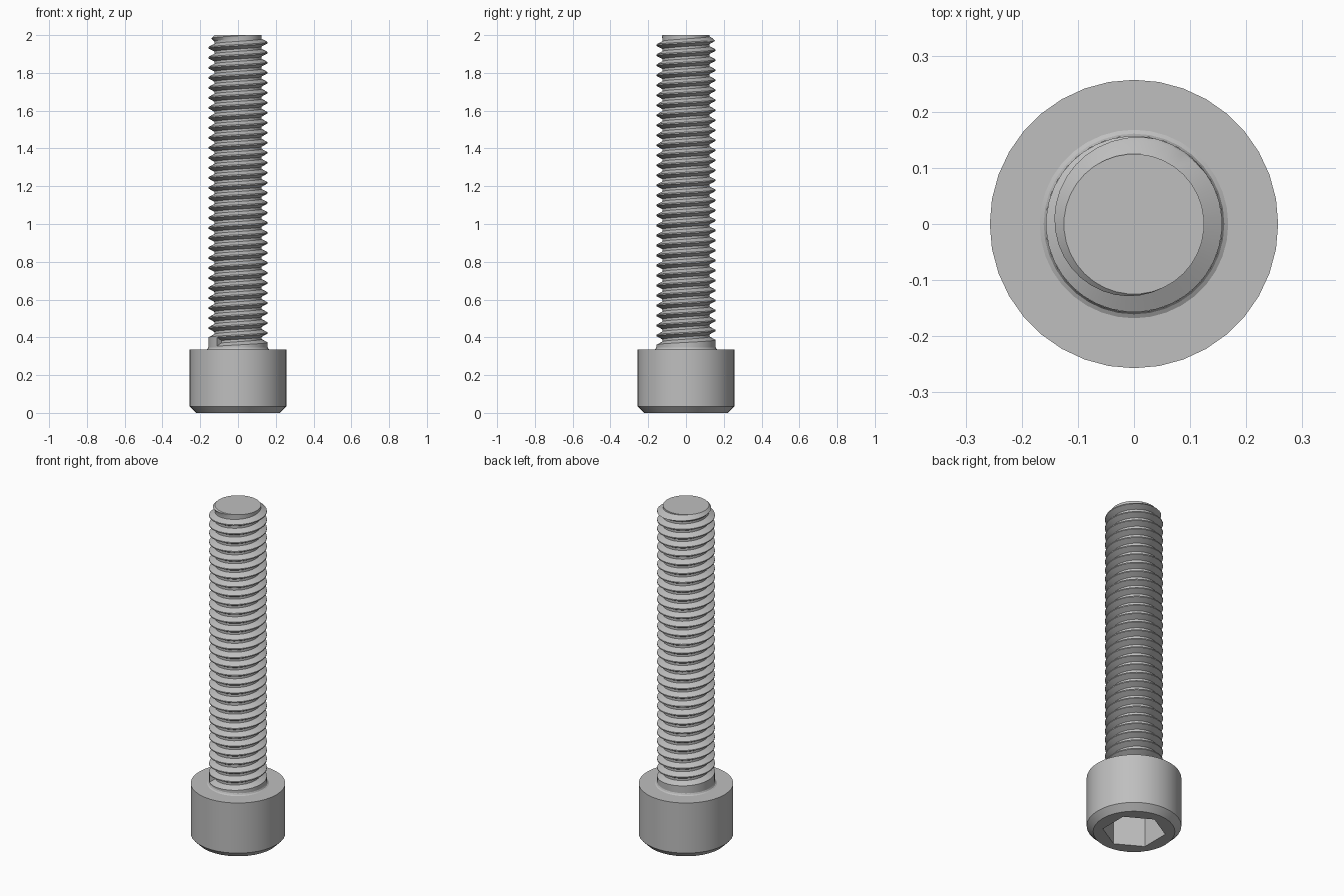
import bpy, bmesh, math

if "Cube" in bpy.data.objects:
    bpy.data.objects.remove(bpy.data.objects["Cube"], do_unlink=True)

SEGMENTS = 36
HEAD_TOP = 0.335
TOTAL = 2.0
CREST, ROOT = 0.157, 0.125
PITCH = 0.053
THREAD_START = 0.347
START_ANGLE = math.radians(225)

steel = bpy.data.materials.new("steel grey")
steel.use_nodes = True
GREY = (0.52, 0.52, 0.52, 1)
steel.diffuse_color = GREY
bsdf = next(n for n in steel.node_tree.nodes if n.type == 'BSDF_PRINCIPLED')
bsdf.inputs["Base Color"].default_value = GREY


def polar(r, angle, z):
    return (r * math.cos(angle), r * math.sin(angle), z)


def ring(bm, r, z, count=SEGMENTS, turn=0.0):
    return [bm.verts.new(polar(r, turn + math.tau * i / count, z)) for i in range(count)]


def bridge(bm, a, b):
    n = len(a)
    for i in range(n):
        j = (i + 1) % n
        bm.faces.new((a[i], a[j], b[j], b[i]))


def loop_edges(bm, loop):
    return [bm.edges.get((v, loop[i - 1])) or bm.edges.new((v, loop[i - 1]))
            for i, v in enumerate(loop)]


def finish(bm, name):
    bmesh.ops.remove_doubles(bm, verts=bm.verts, dist=1e-5)
    bmesh.ops.dissolve_degenerate(bm, edges=bm.edges, dist=1e-5)
    bmesh.ops.recalc_face_normals(bm, faces=bm.faces)
    mesh = bpy.data.meshes.new(name)
    bm.to_mesh(mesh)
    bm.free()
    mesh.materials.append(steel)
    obj = bpy.data.objects.new(name, mesh)
    bpy.context.collection.objects.link(obj)
    bpy.ops.object.select_all(action='DESELECT')
    obj.select_set(True)
    bpy.context.view_layer.objects.active = obj
    bpy.ops.object.shade_smooth_by_angle(angle=math.radians(28))


# Head: chamfered cylinder with a small fillet up to the shank
bm = bmesh.new()
profile = [(0.222, 0), (0.257, 0.035), (0.257, HEAD_TOP), (0.168, HEAD_TOP),
           (0.161, 0.339), (CREST, THREAD_START)]
rings = [ring(bm, r, z) for r, z in profile]
for a, b in zip(rings, rings[1:]):
    bridge(bm, a, b)

# Hexagonal drive socket sunk into the underside
rim = ring(bm, 0.172, 0, 6, math.pi / 6)
floor = ring(bm, 0.172, 0.18, 6, math.pi / 6)
bridge(bm, rim, floor)
bm.faces.new(floor)
bmesh.ops.triangle_fill(bm, edges=loop_edges(bm, rings[0]) + loop_edges(bm, rim),
                        use_beauty=True)
finish(bm, "socket_head")

# Threaded shank: one thread profile swept along a helix, clipped to a chamfered tip
bm = bmesh.new()
thread = [(0, CREST), (0.12, CREST), (0.44, ROOT), (0.68, ROOT), (1, CREST)]
turns = math.ceil((TOTAL - THREAD_START) / PITCH) + 1
columns = []
for i in range(turns * SEGMENTS + 1):
    angle = START_ANGLE + math.tau * (i % SEGMENTS) / SEGMENTS
    base = THREAD_START + PITCH * i / SEGMENTS
    column = []
    for t, r in thread:
        z = min(base + PITCH * t, TOTAL)
        column.append(bm.verts.new(polar(min(r, ROOT + TOTAL - z), angle, z)))
    columns.append(column)
for a, b in zip(columns, columns[1:]):
    if min(v.co.z for v in a + b) < TOTAL - 1e-6:
        for k in range(len(thread) - 1):
            bm.faces.new((a[k], b[k], b[k + 1], a[k + 1]))

# Plain run-out ramp below the first turn, with the step where the thread begins
foot = [bm.verts.new((c[0].co.x, c[0].co.y, HEAD_TOP)) for c in columns[:SEGMENTS + 1]]
for i in range(SEGMENTS):
    bm.faces.new((foot[i], foot[i + 1], columns[i + 1][0], columns[i][0]))
bm.faces.new(columns[0])

# Flat end of the tip
bm.faces.new(ring(bm, ROOT, TOTAL, SEGMENTS, START_ANGLE))
bmesh.ops.delete(bm, geom=[v for v in bm.verts if not v.link_faces], context='VERTS')
finish(bm, "threaded_shank")
